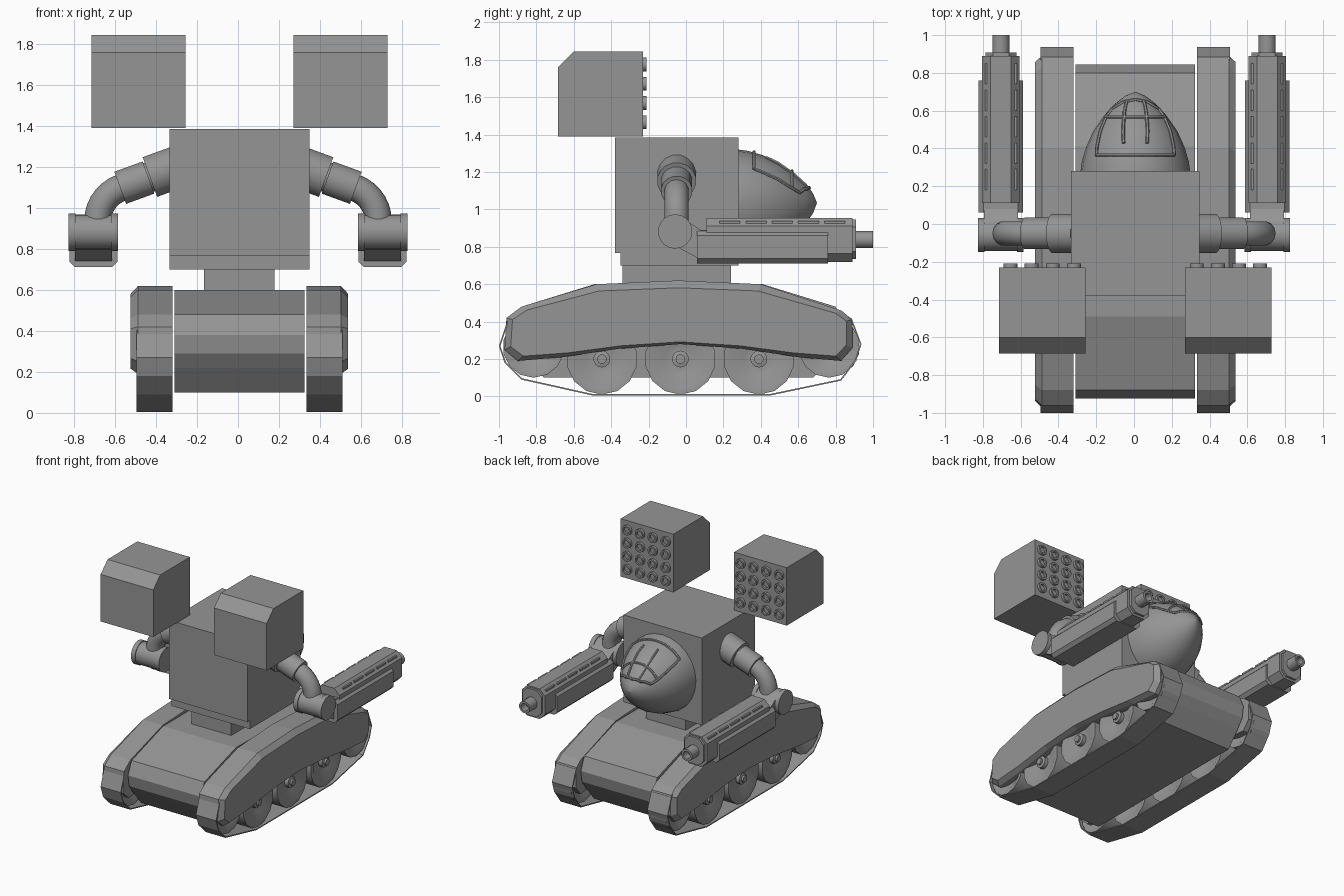
import bpy, bmesh, math
from mathutils import Vector

cube = bpy.data.objects.get("Cube")
if cube:
    bpy.data.objects.remove(cube, do_unlink=True)

grey = bpy.data.materials.new("plain_grey")
grey.use_nodes = True
GREY = (0.3, 0.3, 0.3, 1)
grey.diffuse_color = GREY
grey.node_tree.nodes["Principled BSDF"].inputs["Base Color"].default_value = GREY

CX = 0.007  # centre line of the hull
SIDES = (("left", 1), ("right", -1))


def loft(name, rings, smooth=False, caps=True, closed=True):
    """Skin a list of equal point rings into one mesh."""
    bm = bmesh.new()
    rows = [[bm.verts.new(p) for p in ring] for ring in rings]
    n = len(rows[0])
    for a, b in zip(rows, rows[1:]):
        for i in range(n if closed else n - 1):
            j = (i + 1) % n
            bm.faces.new((a[i], a[j], b[j], b[i]))
    if caps:
        bm.faces.new(rows[0])
        bm.faces.new(rows[-1])
    bmesh.ops.remove_doubles(bm, verts=bm.verts, dist=0.0002)
    bmesh.ops.recalc_face_normals(bm, faces=bm.faces)
    mesh = bpy.data.meshes.new(name)
    bm.to_mesh(mesh)
    bm.free()
    mesh.materials.append(grey)
    ob = bpy.data.objects.new(name, mesh)
    bpy.context.collection.objects.link(ob)
    if smooth:
        bpy.ops.object.select_all(action='DESELECT')
        ob.select_set(True)
        bpy.context.view_layer.objects.active = ob
        bpy.ops.object.shade_smooth_by_angle(angle=math.radians(32))
    return ob


def prism(name, profile, x0, x1, caps=True):
    """Extrude a (y, z) profile across x."""
    return loft(name, [[(x, y, z) for y, z in profile] for x in (x0, x1)], caps=caps)


def box(name, x0, x1, y0, y1, z0, z1):
    return prism(name, [(y0, z0), (y1, z0), (y1, z1), (y0, z1)], x0, x1)


def circle(centre, direction, r, segs):
    d = Vector(direction).normalized()
    u = d.cross(Vector((0, 0, 1)) if abs(d.z) < 0.8 else Vector((0, 1, 0))).normalized()
    v = d.cross(u)
    steps = [2 * math.pi * (i + 0.5) / segs for i in range(segs)]
    return [Vector(centre) + r * (u * math.cos(a) + v * math.sin(a)) for a in steps]


def lathe(name, origin, direction, profile, segs=16, smooth=True):
    """Turn a (radius, distance) profile about an axis."""
    d = Vector(direction).normalized()
    rings = [circle(Vector(origin) + d * h, d, max(r, 1e-5), segs) for r, h in profile]
    return loft(name, rings, smooth, caps=False)


def rod(name, a, b, r, segs=16):
    a, b = Vector(a), Vector(b)
    return lathe(name, a, b - a, [(0, 0), (r, 0), (r, (b - a).length), (0, (b - a).length)], segs)


def sweep(name, pts, r, segs, smooth=True):
    """Run a round tube along a path."""
    pts = [Vector(p) for p in pts]
    up = Vector((0, 1, 0)) if len({round(p.y, 4) for p in pts}) == 1 else Vector((0, 0, 1))
    rings = []
    for i, p in enumerate(pts):
        d = (pts[min(i + 1, len(pts) - 1)] - pts[max(i - 1, 0)]).normalized()
        u = d.cross(up).normalized()
        v = d.cross(u)
        rings.append([p + r * (u * math.cos(k * math.tau / segs) + v * math.sin(k * math.tau / segs))
                      for k in range(segs)])
    return loft(name, rings, smooth)


# Hull, symmetric end to end about y = MID
MID = -0.04
half = [(0.45, 0.6), (0.84, 0.48), (0.885, 0.38), (0.87, 0.29), (0.82, 0.22), (0.72, 0.1)]
prism("hull", [(MID + y, z) for y, z in half] + [(MID - y, z) for y, z in reversed(half)],
      CX - 0.317, CX + 0.317)
box("turret_pedestal", CX - 0.172, CX + 0.172, -0.34, 0.24, 0.58, 0.72)
prism("torso", [(-0.35, 0.7), (0.28, 0.7), (0.28, 1.385), (-0.38, 1.385), (-0.38, 0.767), (-0.35, 0.767)],
      CX - 0.341, CX + 0.341)

# Tracks, wheels and fenders
fender = [(-0.96, 0.42), (-0.88, 0.48), (-0.48, 0.6), (-0.04, 0.62), (0.4, 0.6), (0.83, 0.46),
          (0.89, 0.41), (0.89, 0.26), (0.83, 0.19), (0.6, 0.21), (0.3, 0.255), (-0.03, 0.28),
          (-0.36, 0.255), (-0.66, 0.21), (-0.9, 0.19), (-0.97, 0.25)]
belt = [(-0.95, 0.42), (-1.0, 0.27), (-0.97, 0.18), (-0.88, 0.09), (-0.5, 0.005), (0.45, 0.005),
        (0.83, 0.085), (0.91, 0.19), (0.938, 0.28), (0.885, 0.42), (0.4, 0.5), (-0.48, 0.5)]
for side, s in SIDES:
    rings = [[(CX + s * x, -0.035 + (y + 0.035) * ky, 0.36 + (z - 0.36) * kz) for y, z in fender]
             for x, ky, kz in ((0.327, 1, 1), (0.495, 1, 1), (0.531, 0.965, 0.85))]
    loft(side + "_fender", rings)
    track = prism(side + "_track_belt", belt, CX + s * 0.327, CX + s * 0.502, caps=False)
    thick = track.modifiers.new("thickness", 'SOLIDIFY')
    thick.thickness = 0.008
    wheels = [(-0.45, 0.2, 0.19), (-0.03, 0.2, 0.19), (0.39, 0.2, 0.19), (-0.815, 0.265, 0.165), (0.765, 0.265, 0.165)]
    for i, (y, z, r) in enumerate(wheels):
        dish = [(0, 0.085), (0.025, 0.085), (0.025, 0.07), (0.045, 0.065), (0.045, 0.035),
                (0.08, 0.035), (r * 0.85, 0.07), (r, 0.07)]
        lathe(f"{side}_wheel_{i + 1}", (CX + s * 0.415, y, z), (s, 0, 0),
              dish + [(a, -h) for a, h in reversed(dish)], 14)

# Cockpit: an egg growing out of the torso
EGG = [(0, 1), (0.12, 0.975), (0.3, 0.9), (0.5, 0.77), (0.7, 0.57), (0.85, 0.37), (0.95, 0.18), (1, 0.002)]


def egg_point(t, angle, grow=1.0):
    for (t0, r0), (t1, r1) in zip(EGG, EGG[1:]):
        if t <= t1:
            r = r0 + (r1 - r0) * (t - t0) / (t1 - t0)
            break
    a = math.radians(angle)
    tall = 0.285 if math.cos(a) > 0 else 0.31
    return (CX + 0.29 * r * grow * math.sin(a), 0.28 + 0.42 * t * (1 + (grow - 1) / 4),
            1.035 + tall * r * grow * math.cos(a))


loft("cockpit", [[egg_point(t, k * 15) for k in range(24)] for t, r in EGG], smooth=True)


def rib(name, path):
    """Canopy frame bar lying on the egg, given (t, angle) corners."""
    pts = []
    for (t0, a0), (t1, a1) in zip(path, path[1:]):
        pts += [egg_point(t0 + (t1 - t0) * k / 6, a0 + (a1 - a0) * k / 6, 1.015) for k in range(6)]
    sweep(name, pts + [egg_point(*path[-1], 1.015)], 0.009, 6)


edge = [(0.2, 48), (0.5, 55), (0.78, 66), (0.87, 40), (0.9, 0)]
rib("canopy_rim", edge + [(t, -a) for t, a in reversed(edge[:-1])])
rib("canopy_rear_bar", [(0.2, -48), (0.2, 0), (0.2, 48)])
rib("canopy_cross_bar", [(0.68, -60), (0.68, 0), (0.68, 60)])
for side, s in SIDES:
    rib(side + "_canopy_bar", [(0.35, s * 14), (0.68, s * 20), (0.88, s * 28)])

# Missile pods with a grid of launch tubes
pod = [(-0.23, 1.39), (-0.23, 1.845), (-0.6, 1.845), (-0.685, 1.76), (-0.685, 1.39)]
for side, s in SIDES:
    x = CX + s * 0.493
    prism(side + "_missile_pod", pod, x - 0.229, x + 0.229)
    for row in range(4):
        for col in range(4):
            centre = (x + (col - 1.5) * 0.112, -0.235, 1.62 + (row - 1.5) * 0.103)
            lathe(f"{side}_launch_tube_{row}_{col}", centre, (0, 1, 0),
                  [(0.038, 0), (0.038, 0.025), (0.025, 0.025), (0.025, 0.008), (0, 0.008)], 12)


def octagon(x, y, hw, z0, z1, cut):
    return [(x - hw, y, z0 + cut), (x - hw + cut, y, z0), (x + hw - cut, y, z0), (x + hw, y, z0 + cut),
            (x + hw, y, z1 - cut), (x + hw - cut, y, z1), (x - hw + cut, y, z1), (x - hw, y, z1 - cut)]


# Arms and guns
ARM_Y = -0.05
slope = math.radians(20)
for side, s in SIDES:
    def arm(x, drop=0.0):
        return (s * x, ARM_Y, 1.195 - (x - 0.31) * math.tan(slope) - drop)
    rod(side + "_shoulder_collar", arm(0.3), arm(0.43), 0.105)
    rod(side + "_shoulder_core", arm(0.42), arm(0.46), 0.075)
    rod(side + "_upper_arm", arm(0.437), arm(0.575), 0.085)
    bend = [math.radians(70 - 10 * k) for k in range(8)]
    path = [(s * (0.51 + 0.175 * math.cos(a)), ARM_Y, 0.935 + 0.175 * math.sin(a)) for a in bend]
    sweep(side + "_elbow", path + [(s * 0.685, ARM_Y, 0.88)], 0.066, 14)
    # wrist drum with raised rims
    lathe(side + "_wrist_drum", (s * 0.585, -0.058, 0.882), (s, 0, 0),
          [(0, 0), (0.092, 0), (0.092, 0.035), (0.086, 0.035), (0.086, 0.207), (0.092, 0.207),
           (0.092, 0.242), (0, 0.242)], 18)
    g = s * 0.705
    prism(side + "_gun_mount", [(-0.05, 0.8), (0.1, 0.72), (0.14, 0.72), (0.14, 0.89), (0.08, 0.89), (-0.03, 0.96)],
          g - 0.09, g + 0.09)
    loft(side + "_gun_body", [octagon(g, y, 0.1, 0.718, 0.955, 0.045) for y in (0.11, 0.89)])
    loft(side + "_gun_shroud", [octagon(g, y, 0.117, 0.712, 0.885, 0.025) for y in (0.06, 0.76)])
    for i in range(5):
        y = 0.18 + i * 0.14
        box(f"{side}_gun_rail_{i + 1}", g - 0.085, g + 0.085, y, y + 0.11, 0.89, 0.938)
    loft(side + "_gun_collar", [octagon(g, y, 0.082, 0.735, 0.945, 0.04) for y in (0.88, 0.908)])
    lathe(side + "_gun_barrel", (g, 0.9, 0.838), (0, 1, 0),
          [(0, 0), (0.047, 0), (0.047, 0.1), (0.03, 0.1), (0.03, 0.04), (0, 0.04)], 12)
